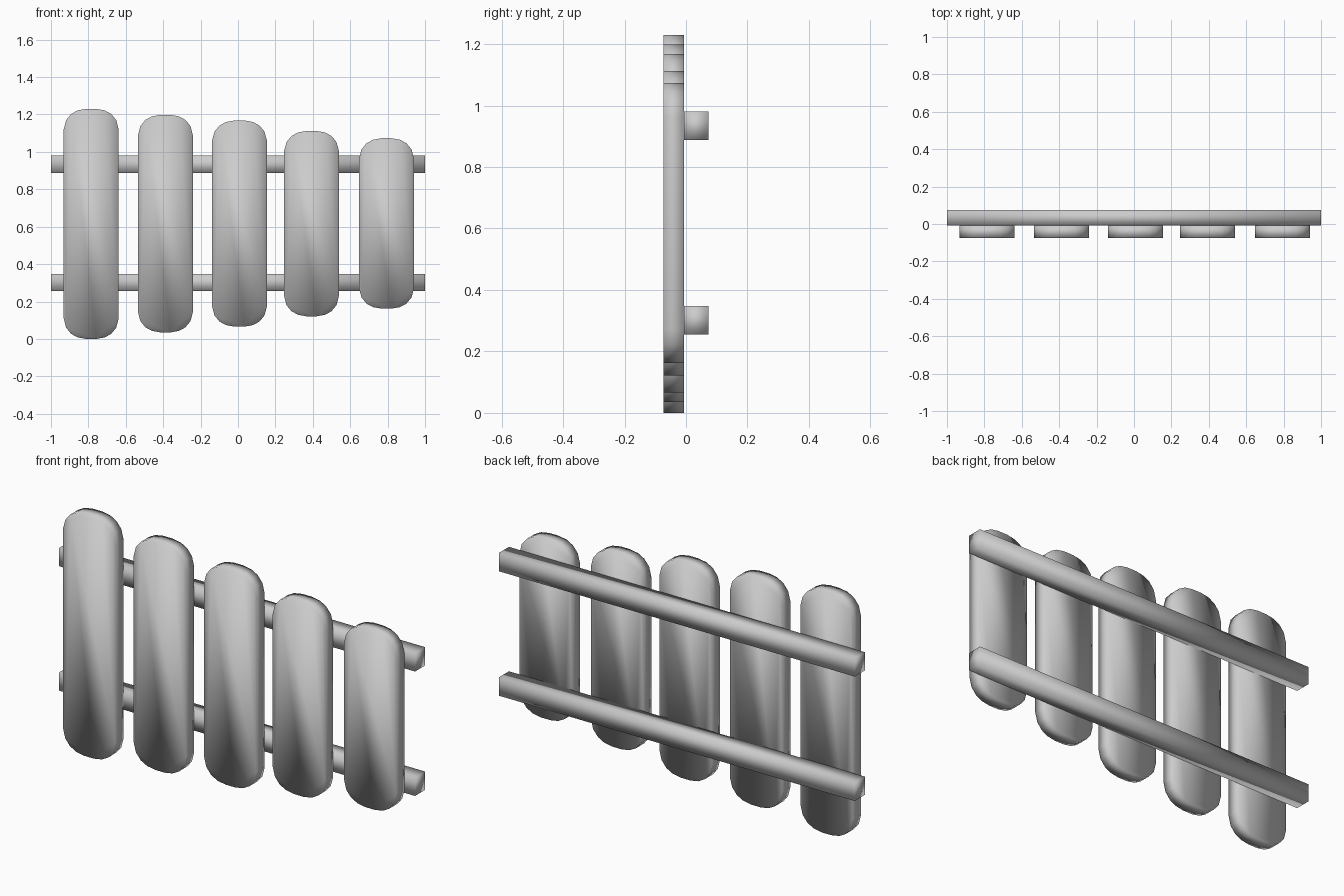
import bpy, bmesh

if "Cube" in bpy.data.objects:
    bpy.data.objects.remove(bpy.data.objects["Cube"])

FRONT, JOINT, BACK = -0.074, -0.007, 0.074


def extrude_profile(name, points, axis, a, b):
    """Extrude a closed profile from a to b along x or y, smooth shaded."""
    bm = bmesh.new()
    place = (lambda t, u, v: (t, u, v)) if axis == 'x' else (lambda t, u, v: (u, t, v))
    rings = [[bm.verts.new(place(t, u, v)) for u, v in points] for t in (a, b)]
    bm.faces.new(rings[0])
    bm.faces.new(rings[1][::-1])
    n = len(points)
    for i in range(n):
        j = (i + 1) % n
        bm.faces.new((rings[0][j], rings[0][i], rings[1][i], rings[1][j]))
    bmesh.ops.recalc_face_normals(bm, faces=bm.faces)
    for f in bm.faces:
        f.smooth = True
    me = bpy.data.meshes.new(name)
    bm.to_mesh(me)
    bm.free()
    ob = bpy.data.objects.new(name, me)
    bpy.context.collection.objects.link(ob)
    return ob


# Corner of a bar, as insets from its bounding rectangle
CORNER = [(0, 0.11), (0.013, 0.06), (0.04, 0.027), (0.075, 0.008), (0.12, 0)]


def bar_outline(cx, z0, z1, half=0.147):
    pts = [(cx + half - dx, z1 - dz) for dx, dz in CORNER]
    pts += [(cx - half + dx, z1 - dz) for dx, dz in CORNER[::-1]]
    pts += [(cx - half + dx, z0 + dz) for dx, dz in CORNER]
    pts += [(cx + half - dx, z0 + dz) for dx, dz in CORNER[::-1]]
    return pts


# Graduated bars: centre x, bottom, top
bars = [(-0.785, 0.0, 1.23), (-0.388, 0.035, 1.198), (0.008, 0.066, 1.168),
        (0.393, 0.121, 1.112), (0.794, 0.162, 1.073)]
for i, (cx, z0, z1) in enumerate(bars, 1):
    extrude_profile(f"bar_{i}", bar_outline(cx, z0, z1), 'y', FRONT, JOINT)

# Two support rails behind the bars
for name, z0, z1 in (("lower_rail", 0.255, 0.348), ("upper_rail", 0.887, 0.98)):
    extrude_profile(name, [(JOINT, z0), (BACK, z0), (BACK, z1), (JOINT, z1)], 'x', -1, 1)
